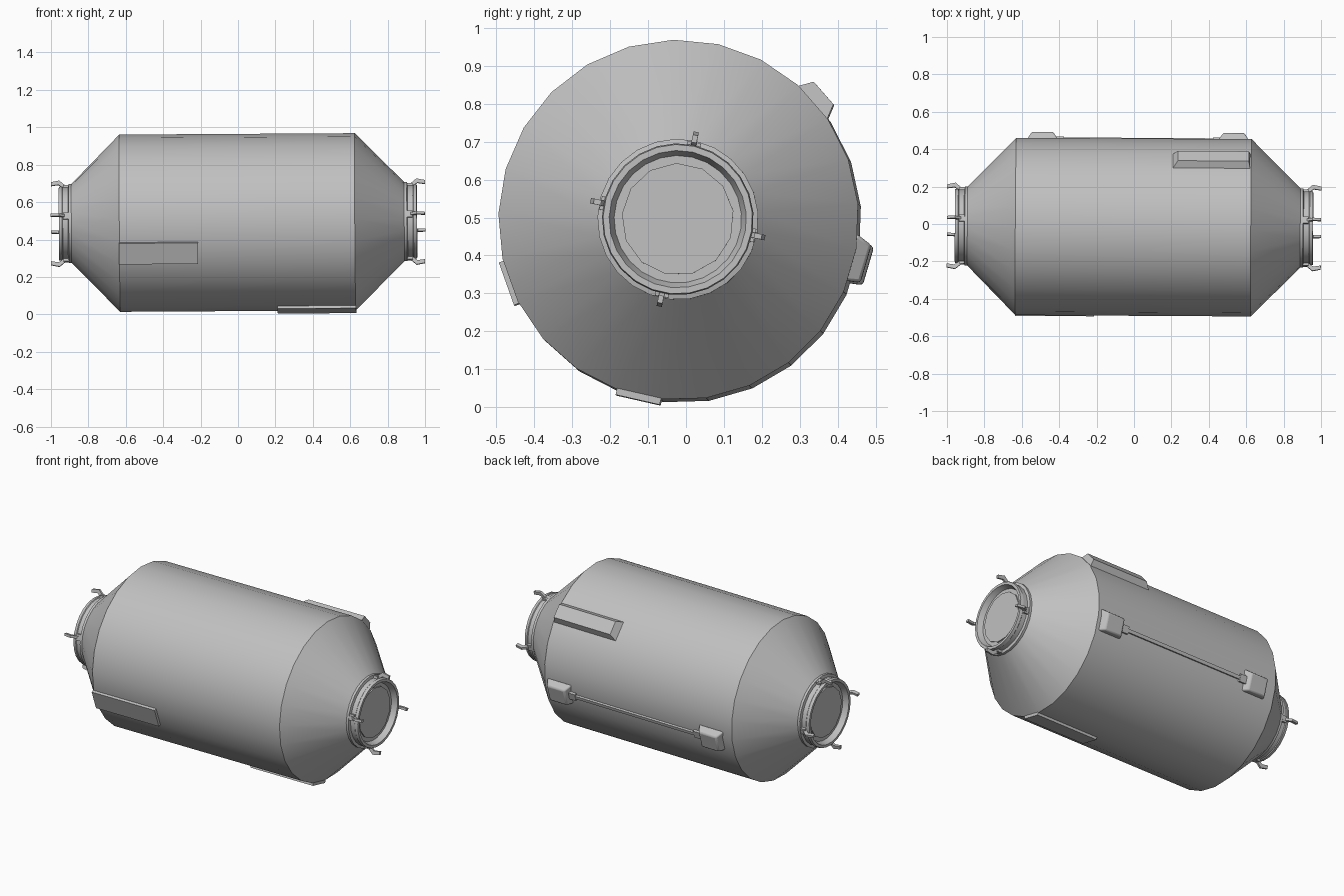
import bpy, bmesh, math
from mathutils import Matrix, Vector

cube = bpy.data.objects.get("Cube")
if cube:
    bpy.data.objects.remove(cube, do_unlink=True)

grey = bpy.data.materials.new("plain_grey")
grey.use_nodes = True
grey.diffuse_color = (0.53, 0.53, 0.53, 1)
grey.node_tree.nodes["Principled BSDF"].inputs["Base Color"].default_value = (0.53, 0.53, 0.53, 1)

SIDES = 25
STEP = math.tau / SIDES
PHASE = math.radians(91.6)
RADIUS = 0.475
FLAT = RADIUS * math.cos(STEP / 2)
# The long axis runs along x with a very slight tilt
PLACE = (Matrix.Translation((0, -0.016, 0.49))
         @ Matrix.Rotation(-0.006, 4, 'Z') @ Matrix.Rotation(-0.006, 4, 'Y'))


def facet(k):
    """Angle of the middle of hull facet k."""
    return PHASE + (k + 0.5) * STEP


def at(x, t, r, a):
    """Point at axial x, tangential offset t, radial distance r, angle a."""
    return Vector((x, r * math.cos(a) - t * math.sin(a), r * math.sin(a) + t * math.cos(a)))


def finish(name, bm, smooth=False, bevel=0):
    bmesh.ops.recalc_face_normals(bm, faces=bm.faces)
    bm.transform(PLACE)
    mesh = bpy.data.meshes.new(name)
    bm.to_mesh(mesh)
    bm.free()
    mesh.materials.append(grey)
    ob = bpy.data.objects.new(name, mesh)
    bpy.context.scene.collection.objects.link(ob)
    if bevel:
        mod = ob.modifiers.new("soft_edges", 'BEVEL')
        mod.width = bevel
        mod.segments = 2
    if smooth:
        bpy.ops.object.select_all(action='DESELECT')
        ob.select_set(True)
        bpy.context.view_layer.objects.active = ob
        bpy.ops.object.shade_smooth_by_angle(angle=math.radians(28))
    return ob


def revolve(name, profile, sides=SIDES):
    """Turn (x, radius) pairs around the long axis and cap both ends."""
    bm = bmesh.new()
    rings = [[bm.verts.new(at(x, 0, r, PHASE + i * math.tau / sides)) for i in range(sides)]
             for x, r in profile]
    for a, b in zip(rings, rings[1:]):
        for i in range(sides):
            j = (i + 1) % sides
            bm.faces.new((a[i], a[j], b[j], b[i]))
    bm.faces.new(rings[0])
    bm.faces.new(rings[-1])
    return finish(name, bm, smooth=True)


def block(name, a, xs, ts, rs, in_x=(0, 0), in_t=(0, 0), bevel=0):
    """Box on the hull at angle a; its outer face is drawn in by in_x and in_t."""
    bm = bmesh.new()
    loops = []
    for r, f in zip(rs, (0, 1)):
        x0, x1 = xs[0] + f * in_x[0], xs[1] - f * in_x[1]
        t0, t1 = ts[0] + f * in_t[0], ts[1] - f * in_t[1]
        loops.append([bm.verts.new(at(x, t, r, a))
                      for x, t in ((x0, t0), (x1, t0), (x1, t1), (x0, t1))])
    low, top = loops
    bm.faces.new(low)
    bm.faces.new(top)
    for i in range(4):
        j = (i + 1) % 4
        bm.faces.new((low[i], low[j], top[j], top[i]))
    return finish(name, bm, smooth=bevel > 0, bevel=bevel)


def hook(name, side, a, outline, width):
    """Extrude an (x, radius) outline sideways into a thin bent latch."""
    bm = bmesh.new()
    left, right = [[bm.verts.new(at(side * x, t, r, a)) for x, r in outline]
                   for t in (-width / 2, width / 2)]
    bm.faces.new(left)
    bm.faces.new(right)
    n = len(outline)
    for i in range(n):
        j = (i + 1) % n
        bm.faces.new((left[i], left[j], right[j], right[i]))
    return finish(name, bm)


# Pressure hull: drum with a cone at each end
revolve("hull", [(-0.89, 0.212), (-0.632, RADIUS), (0.627, RADIUS), (0.89, 0.212)])

# Docking ports, hatches and guide hooks at both ends
port = [(0.885, 0.212), (0.904, 0.212), (0.908, 0.196), (0.936, 0.196),
        (0.94, 0.2), (0.957, 0.197), (0.957, 0.181), (0.925, 0.168)]
latch = [(0.885, 0.192), (0.885, 0.208), (0.925, 0.21), (0.955, 0.235),
         (1.0, 0.226), (1.0, 0.206), (0.96, 0.212), (0.932, 0.192)]
for side, label in ((1, "left"), (-1, "right")):
    revolve(label + "_docking_port", [(side * x, r) for x, r in port])
    revolve(label + "_hatch", [(side * 0.92, 0.148), (side * 0.932, 0.148)], 13)
    for n in range(4):
        angle = math.radians(78 + 90 * n)
        hook(f"{label}_guide_hook_{n + 1}", side, angle, latch, 0.014)
        block(f"{label}_hook_foot_{n + 1}", angle, sorted((side * 0.9, side * 0.935)),
              (-0.018, 0.018), (0.19, 0.208))

# Flat equipment panels lying on single facets
half = RADIUS * math.sin(STEP / 2)
block("front_panel", facet(7), (-0.635, -0.212), (-half, half), (FLAT - 0.01, 0.487))
block("bottom_panel", facet(11), (0.21, 0.63), (-half, half), (FLAT - 0.01, 0.486))

# Raised fairing on the upper back
block("upper_fairing", facet(-4), (0.205, 0.622), (-half, half), (FLAT - 0.005, 0.508),
      in_x=(0.03, 0.008), in_t=(0.02, 0.02))

# Two rounded pods joined by a rail along the back
rear = facet(-8)
for label, x in (("right", -0.492), ("left", 0.53)):
    block(label + "_rear_pod", rear, (x - 0.082, x + 0.082), (-0.03, 0.098), (0.46, 0.506),
          in_x=(0.025, 0.025), in_t=(0.007, 0.018), bevel=0.008)
block("rear_rail", rear, (-0.42, 0.46), (0.024, 0.044), (FLAT - 0.005, 0.484))
for label, x in (("right", -0.4), ("left", 0.44)):
    block(label + "_rail_clamp", rear, (x - 0.022, x + 0.022), (0.012, 0.056),
          (FLAT - 0.01, 0.486))
